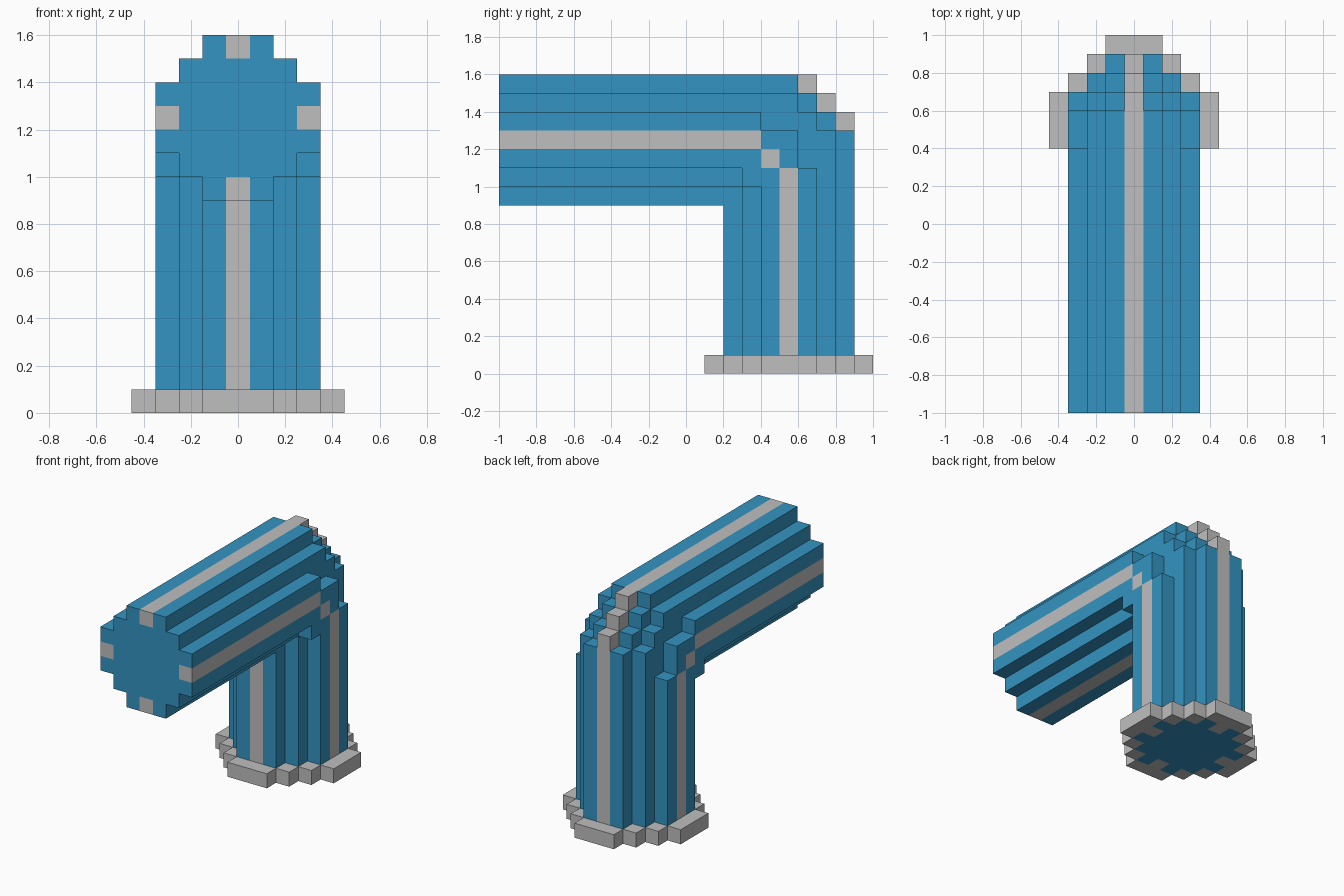
import bpy
import bmesh
from mathutils import Vector

cube = bpy.data.objects.get("Cube")
if cube:
    bpy.data.objects.remove(cube, do_unlink=True)

S = 0.1                                   # block size
BEND_Y, BEND_Z = 5, 12                    # block where both pipe axes meet
RADIUS = {0: 3, 1: 3, 2: 2, 3: 1}         # stepped round section, by |x|
CHAMFER = {0: 4, 1: 3, 2: 2, 3: 0}        # stepped outer corner of the elbow
FLANGE = {0: 4, 1: 4, 2: 3, 3: 2, 4: 1}   # stepped round flange, by |x|


def material(name, rgb):
    m = bpy.data.materials.new(name)
    m.use_nodes = True
    m.diffuse_color = (*rgb, 1)
    bsdf = next(n for n in m.node_tree.nodes if n.type == 'BSDF_PRINCIPLED')
    bsdf.inputs["Base Color"].default_value = (*rgb, 1)
    return m


blue = material("pipe blue", (0.034, 0.296, 0.539))
grey = material("light grey", (0.517, 0.521, 0.517))


def in_pipe(k, u, v):
    """Bent pipe: u, v are block offsets from the bend along y and z."""
    if k == 3:
        if (u, v) in ((-1, 1), (1, -1)):
            return False
        if (u, v) == (-2, -2):            # small step inside the bend
            return True
    r = RADIUS[k]
    return -r <= max(u, v) <= r and u + v <= CHAMFER[k]


def in_stripe(k, u, v):
    """Stripes along the top, bottom and both sides of the pipe."""
    if k == 0:
        return max(u, v) in (-3, 3) or u + v == 4
    if k == 3:
        return (v == 0 and u <= -2) or (u == 0 and v <= -2) or u == v == -1
    return False


# Sort the blocks into parts
pipe, stripes, flange = set(), set(), set()
for x in range(-4, 5):
    k = abs(x)
    for y in range(-10, 10):
        for z in range(16):
            u, v = y - BEND_Y, z - BEND_Z
            if k < 4 and in_pipe(k, u, v):
                (stripes if in_stripe(k, u, v) else pipe).add((x, y, z))
            elif z == 0 and abs(u) <= FLANGE[k]:
                flange.add((x, y, z))
solid = pipe | stripes | flange


def build(name, blocks, mat):
    """Mesh the outside faces of a set of blocks and merge flat areas."""
    bm = bmesh.new()
    for b in sorted(blocks):
        centre = Vector((b[0], b[1] + 0.5, b[2] + 0.5))
        for axis in range(3):
            for sign in (-1, 1):
                n = Vector((0, 0, 0))
                n[axis] = sign
                if tuple(int(c + d) for c, d in zip(b, n)) in solid:
                    continue
                p = Vector((0, 0, 0))
                p[(axis + 1) % 3] = 1
                q = n.cross(p)
                corners = [n + p + q, n - p + q, n - p - q, n + p - q]
                bm.faces.new([bm.verts.new((centre + c * 0.5) * S)
                              for c in corners])
    bmesh.ops.remove_doubles(bm, verts=bm.verts, dist=S * 0.01)
    bmesh.ops.dissolve_limit(bm, angle_limit=0.01, verts=bm.verts,
                             edges=bm.edges)
    mesh = bpy.data.meshes.new(name)
    bm.to_mesh(mesh)
    bm.free()
    mesh.materials.append(mat)
    obj = bpy.data.objects.new(name, mesh)
    bpy.context.collection.objects.link(obj)
    return obj


build("bent_pipe", pipe, blue)
build("pipe_stripes", stripes, grey)
build("base_flange", flange, grey)
